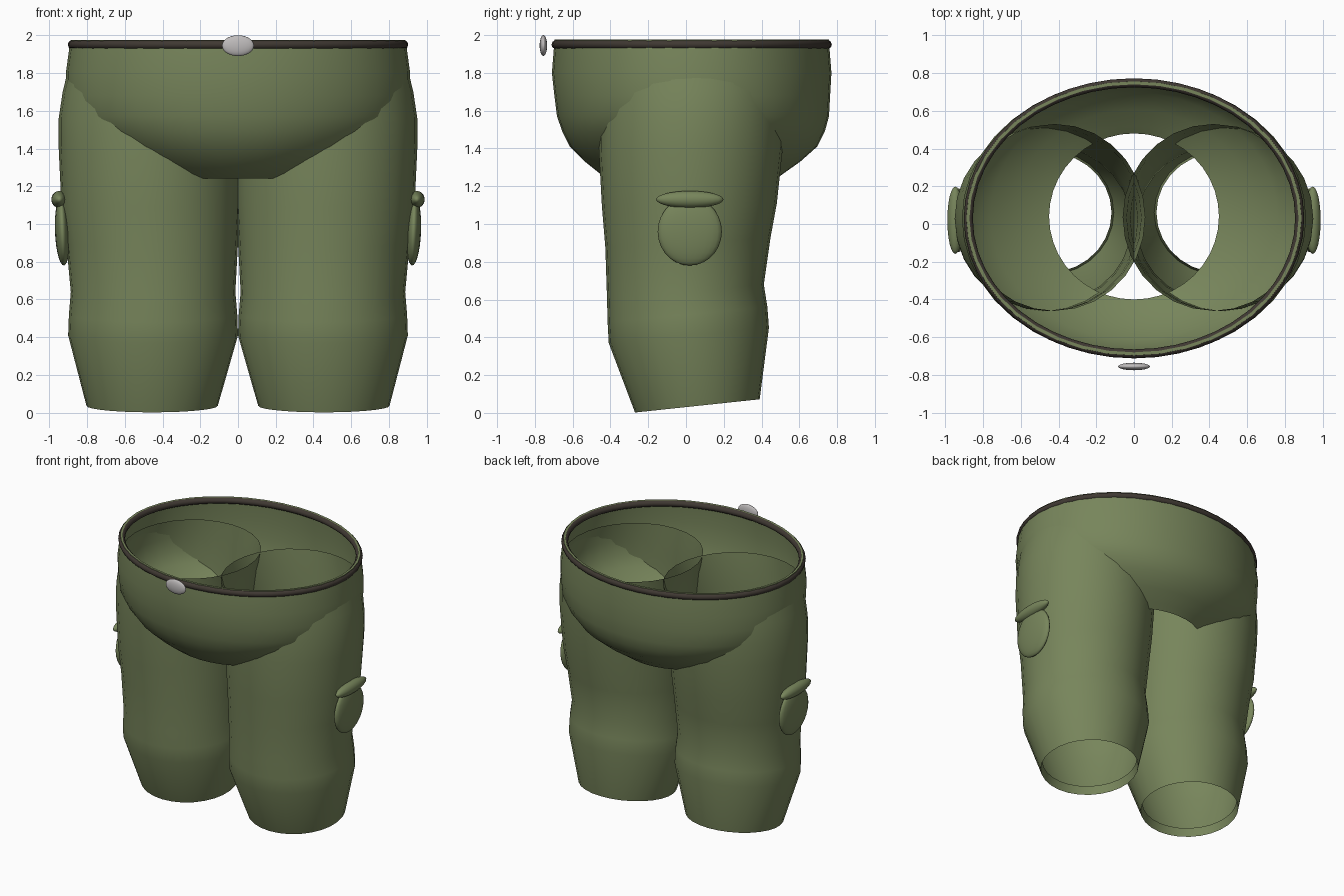
import bpy, bmesh, math

if "Cube" in bpy.data.objects:
    bpy.data.objects.remove(bpy.data.objects["Cube"])


def material(name, color):
    m = bpy.data.materials.new(name)
    m.diffuse_color = (*color, 1)
    m.use_nodes = True
    m.node_tree.nodes["Principled BSDF"].inputs["Base Color"].default_value = m.diffuse_color
    return m


GREEN = material("olive cloth", (0.185, 0.235, 0.105))
BROWN = material("dark brown belt", (0.05, 0.04, 0.032))
GREY = material("light grey metal", (0.52, 0.50, 0.50))


def finish(name, bm, mat, angle=35):
    me = bpy.data.meshes.new(name)
    bm.to_mesh(me)
    bm.free()
    me.materials.append(mat)
    ob = bpy.data.objects.new(name, me)
    bpy.context.collection.objects.link(ob)
    bpy.ops.object.select_all(action='DESELECT')
    ob.select_set(True)
    bpy.context.view_layer.objects.active = ob
    bpy.ops.object.shade_smooth_by_angle(angle=math.radians(angle))
    return ob


def loft(name, rings, sides, mat, closed=False, angle=35):
    """Skin elliptical rings (z, cx, rx, cy, ry, back_lift), listed bottom to top."""
    bm = bmesh.new()
    loops = []
    for z, cx, rx, cy, ry, lift in rings:
        loop = []
        for i in range(sides):
            a = 2 * math.pi * i / sides
            c, s = math.cos(a), math.sin(a)
            loop.append(bm.verts.new((cx + rx * c, cy + ry * s, z + lift * s / 2)))
        loops.append(loop)
    pairs = list(zip(loops, loops[1:]))
    if closed:
        pairs.append((loops[-1], loops[0]))
    for lo, hi in pairs:
        for i in range(sides):
            j = (i + 1) % sides
            bm.faces.new((lo[i], lo[j], hi[j], hi[i]))
    return finish(name, bm, mat, angle)


def ellipsoid(name, center, radii, mat, tilt=0):
    bm = bmesh.new()
    bmesh.ops.create_uvsphere(bm, u_segments=24, v_segments=14, radius=1)
    bmesh.ops.scale(bm, vec=radii, verts=bm.verts)
    ob = finish(name, bm, mat, 60)
    ob.location = center
    ob.rotation_euler.y = tilt
    return ob


# Hips: open bowl with a narrow folded rim
hips = [
    (1.24, 0, 0.45, 0.04, 0.44, 0),
    (1.27, 0, 0.53, 0.03, 0.49, 0),
    (1.33, 0, 0.64, 0.035, 0.57, 0),
    (1.41, 0, 0.76, 0.04, 0.655, 0),
    (1.49, 0, 0.845, 0.04, 0.695, 0),
    (1.57, 0, 0.898, 0.037, 0.72, 0),
    (1.68, 0, 0.91, 0.033, 0.73, 0),
    (1.80, 0, 0.912, 0.03, 0.74, 0),
    (1.976, 0, 0.888, 0.03, 0.726, 0),
    (1.976, 0, 0.872, 0.03, 0.710, 0),
]
loft("hips", hips, 40, GREEN)

# Belt: round cord following the rim
belt = []
for k in range(10):
    t = 2 * math.pi * k / 10
    r, h = 0.024 * math.cos(t), 0.024 * math.sin(t)
    belt.append((1.95 + h, 0, 0.878 + r, 0.03, 0.718 + r, 0))
loft("belt", belt, 48, BROWN, closed=True, angle=60)

# Buckle
ellipsoid("buckle", (0, -0.755, 1.945), (0.085, 0.02, 0.055), GREY)

# Legs: baggy tubes with knee pinch, tapered cuff and turned-in hem
leg = [
    (0.10, 0.455, 0.336, 0.06, 0.318, 0.07),
    (0.037, 0.455, 0.348, 0.06, 0.33, 0.07),
    (0.41, 0.45, 0.45, 0.015, 0.424, 0.08),
    (0.52, 0.45, 0.446, 0.008, 0.423, 0.08),
    (0.64, 0.45, 0.436, -0.003, 0.415, 0.08),
    (0.90, 0.455, 0.455, 0.010, 0.437, 0.05),
    (1.10, 0.463, 0.473, 0.018, 0.463, 0.02),
    (1.40, 0.465, 0.485, 0.025, 0.487, 0),
    (1.56, 0.46, 0.49, 0.03, 0.49, 0),
    (1.70, 0.445, 0.484, 0.034, 0.493, 0),
    (1.82, 0.42, 0.48, 0.035, 0.495, 0),
]
for side, s in (("right", 1), ("left", -1)):
    loft(side + "_leg", [(z, s * cx, rx, cy, ry, t) for z, cx, rx, cy, ry, t in leg], 28, GREEN)
    # Side pocket: pouch and rolled flap
    ellipsoid(side + "_pocket_pouch", (s * 0.93, 0.02, 0.96), (0.04, 0.17, 0.18), GREEN, s * 0.04)
    ellipsoid(side + "_pocket_flap", (s * 0.947, 0.02, 1.13), (0.042, 0.178, 0.045), GREEN)
